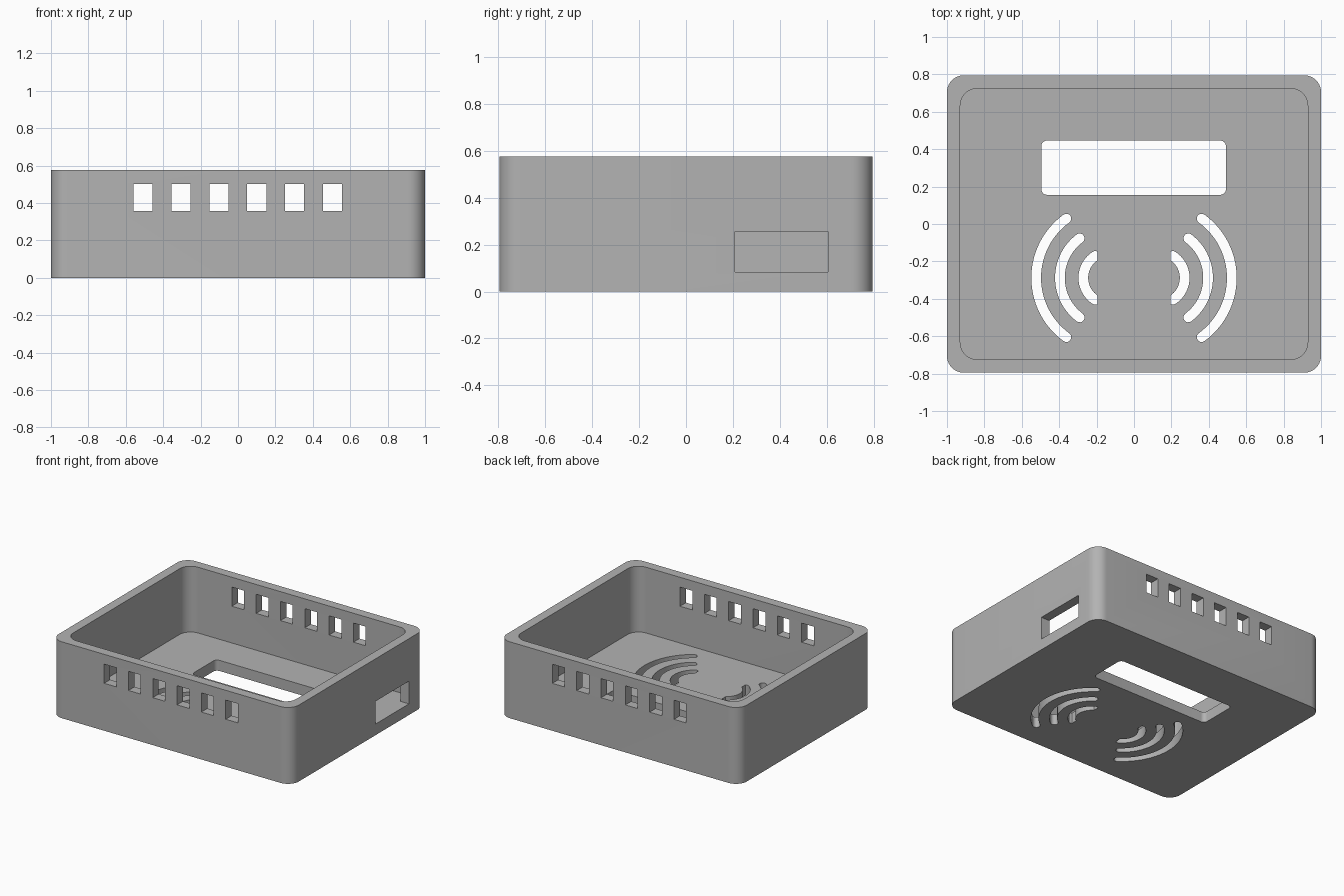
import bpy, bmesh
from math import sin, cos, pi, radians
from mathutils import Matrix

if "Cube" in bpy.data.objects:
    bpy.data.objects.remove(bpy.data.objects["Cube"])

WIDTH, DEPTH, HEIGHT = 2.0, 1.59, 0.575
WALL, FLOOR, CORNER = 0.071, 0.08, 0.09

grey = bpy.data.materials.new("plain_grey")
grey.use_nodes = True
COLOUR = (0.45, 0.45, 0.45, 1)
grey.diffuse_color = COLOUR
grey.node_tree.nodes["Principled BSDF"].inputs["Base Color"].default_value = COLOUR


def rounded_rect(w, d, r, cx=0, cy=0, steps=10):
    """Counter-clockwise outline of a rectangle with round corners."""
    pts = []
    for i, (sx, sy) in enumerate([(1, 1), (-1, 1), (-1, -1), (1, -1)]):
        for k in range(steps + 1):
            a = (i + k / steps) * pi / 2
            pts.append((cx + sx * (w / 2 - r) + r * cos(a),
                        cy + sy * (d / 2 - r) + r * sin(a)))
    return pts


def round_slot(cx, cy, radius, half, angle, limit, steps=28, cap=8):
    """Outline of an arched slot with round ends, bulging towards +x."""
    pts = []

    def arc(x, y, r, a0, a1, n):
        for k in range(n + 1):
            a = a0 + (a1 - a0) * k / n
            pts.append((x + r * cos(a), y + r * sin(a)))

    def end(a):
        return cx + radius * cos(a), cy + radius * sin(a)

    arc(cx, cy, radius + half, -angle, angle, steps)
    arc(*end(angle), half, angle + pi / cap, angle + pi - pi / cap, cap - 2)
    arc(cx, cy, radius - half, angle, -angle, steps)
    arc(*end(-angle), half, pi - angle + pi / cap, 2 * pi - angle - pi / cap, cap - 2)
    return [(max(x, limit), y) for x, y in pts]


def prism(name, outline, z0, z1):
    """Extrude an outline between two heights."""
    bm = bmesh.new()
    face = bm.faces.new([bm.verts.new((x, y, z0)) for x, y in outline])
    top = bmesh.ops.extrude_face_region(bm, geom=[face])["geom"]
    bmesh.ops.translate(bm, vec=(0, 0, z1 - z0),
                        verts=[v for v in top if isinstance(v, bmesh.types.BMVert)])
    bmesh.ops.remove_doubles(bm, verts=bm.verts, dist=1e-5)
    bmesh.ops.recalc_face_normals(bm, faces=bm.faces)
    mesh = bpy.data.meshes.new(name)
    bm.to_mesh(mesh)
    bm.free()
    mesh.materials.append(grey)
    obj = bpy.data.objects.new(name, mesh)
    bpy.context.collection.objects.link(obj)
    return obj


def block(name, x0, x1, y0, y1, z0, z1):
    return prism(name, [(x0, y0), (x1, y0), (x1, y1), (x0, y1)], z0, z1)


# Open tray and its cavity
case = prism("case_shell", rounded_rect(WIDTH, DEPTH, CORNER), 0, HEIGHT)
cutters = [prism("cavity_cutter",
                 rounded_rect(WIDTH - 2 * WALL, DEPTH - 2 * WALL, CORNER),
                 FLOOR, HEIGHT + 0.1)]

# Display window in the floor
cutters.append(prism("window_cutter",
                     rounded_rect(0.987, 0.29, 0.03, -0.002, 0.301, 6), -0.1, 0.2))

# Vents through the front and back walls
for i in range(6):
    x = (i - 2.5) * 0.2026 - 0.001
    cutters.append(block("vent_cutter", x - 0.051, x + 0.051, -1, 1, 0.357, 0.501))

# Port in the left wall
cutters.append(block("port_cutter", 0.8, 1.1, 0.208, 0.605, 0.084, 0.255))

# Mirrored sets of arched sound slots
for radius, angle in [(0.14, 57), (0.265, 53), (0.392, 54)]:
    outline = round_slot(0.131, -0.288, radius, 0.026, radians(angle), 0.195)
    for side in (1, -1):
        cutters.append(prism("slot_cutter", [(side * x, y) for x, y in outline], -0.1, 0.2))

bpy.context.view_layer.objects.active = case
for cutter in cutters:
    mod = case.modifiers.new("cut", "BOOLEAN")
    mod.operation = "DIFFERENCE"
    mod.solver = "EXACT"
    mod.object = cutter
    bpy.ops.object.modifier_apply(modifier=mod.name)
    bpy.data.objects.remove(cutter)

# Smooth round corners, crisp edges
bpy.ops.object.select_all(action="DESELECT")
case.select_set(True)
bpy.ops.object.shade_smooth_by_angle(angle=radians(30))
